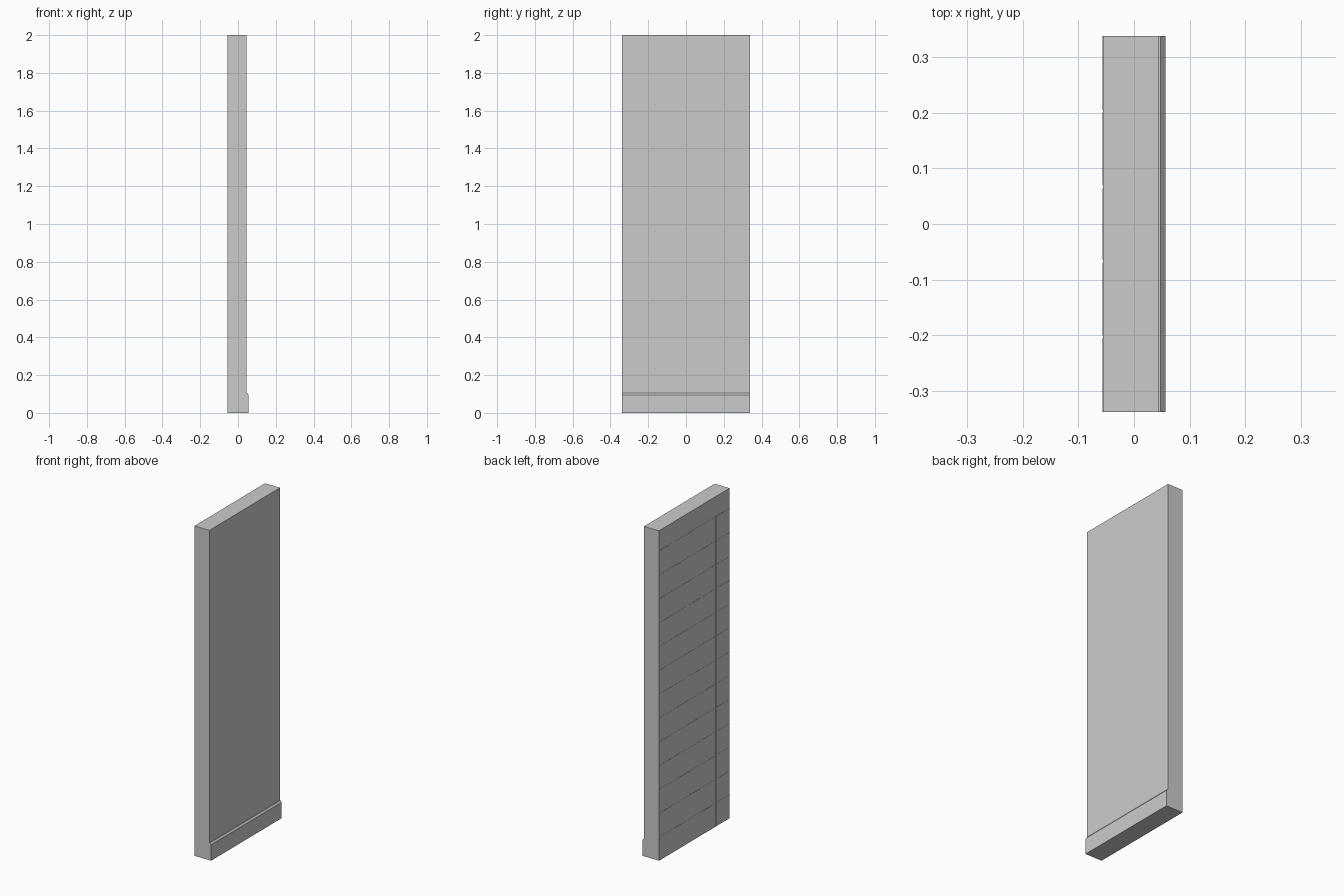
import bpy, bmesh

if "Cube" in bpy.data.objects:
    bpy.data.objects.remove(bpy.data.objects["Cube"])

HALF_Y = 0.338
BACK, FACE, OUT = -0.0553, 0.045, 0.0563


def finish(bm, name):
    bmesh.ops.recalc_face_normals(bm, faces=bm.faces)
    mesh = bpy.data.meshes.new(name)
    bm.to_mesh(mesh)
    bm.free()
    obj = bpy.data.objects.new(name, mesh)
    bpy.context.collection.objects.link(obj)
    return obj


def add_box(bm, x0, x1, y0, y1, z0, z1):
    verts = bmesh.ops.create_cube(bm, size=1)["verts"]
    for v in verts:
        v.co = (x1 if v.co.x > 0 else x0, y1 if v.co.y > 0 else y0, z1 if v.co.z > 0 else z0)


# Plain wall slab
bm = bmesh.new()
add_box(bm, BACK, FACE, -HALF_Y, HALF_Y, 0, 2)
finish(bm, "wall")

# Skirting board with a sloped top edge, extruded along y
bm = bmesh.new()
profile = [(FACE, 0), (OUT, 0), (OUT, 0.096), (FACE + 0.003, 0.106), (FACE, 0.106)]
face = bm.faces.new([bm.verts.new((x, -HALF_Y, z)) for x, z in profile])
ext = bmesh.ops.extrude_face_region(bm, geom=[face])
for v in ext["geom"]:
    if isinstance(v, bmesh.types.BMVert):
        v.co.y = HALF_Y
finish(bm, "skirting_board")

# Thin tiles on the other side, separated by grout gaps
bm = bmesh.new()
cols, rows, gap = 5, 13, 0.005
width, height = 2 * HALF_Y / cols, 0.1445
for c in range(cols):
    y0 = -HALF_Y + c * width + (gap / 2 if c > 0 else 0)
    y1 = -HALF_Y + (c + 1) * width - (gap / 2 if c < cols - 1 else 0)
    for r in range(rows):
        z0 = r * height + (gap / 2 if r > 0 else 0)
        z1 = (r + 1) * height - (gap / 2 if r < rows - 1 else 0)
        add_box(bm, -OUT, BACK, y0, y1, z0, z1)
finish(bm, "tiles")
